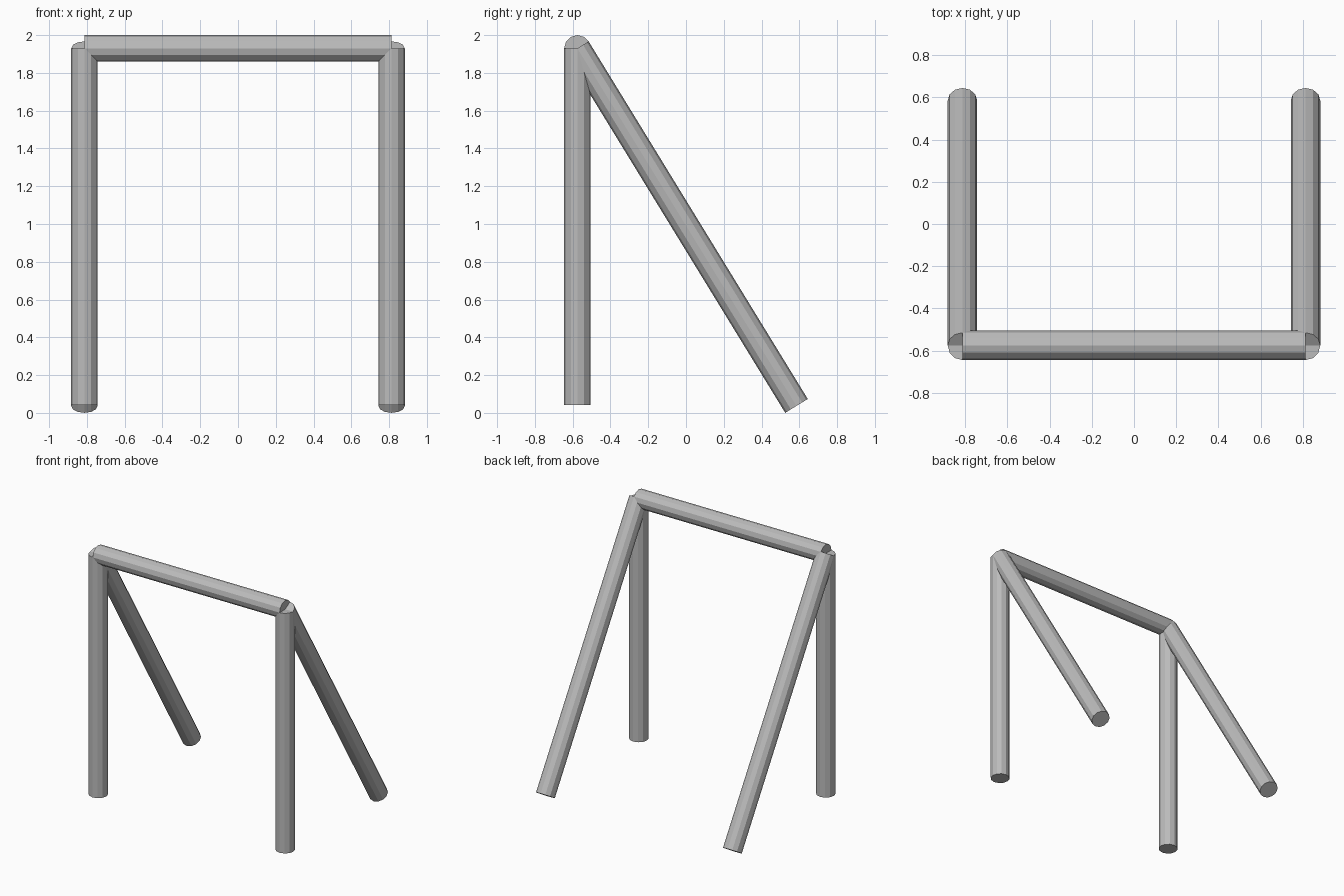
import bpy
from mathutils import Vector

cube = bpy.data.objects.get("Cube")
if cube:
    bpy.data.objects.remove(cube, do_unlink=True)

# Single grey finish
COLOUR = (0.5, 0.5, 0.5, 1)
grey = bpy.data.materials.new("grey_metal")
grey.use_nodes = True
grey.diffuse_color = COLOUR
grey.node_tree.nodes["Principled BSDF"].inputs["Base Color"].default_value = COLOUR

RADIUS = 0.07
HALF_WIDTH = 0.813
FRONT_Y, BACK_Y = -0.575, 0.585
TOP_Z, FOOT_Z = 1.93, 0.037


def tube(name, start, end):
    """Twelve-sided capped tube between two points."""
    start, end = Vector(start), Vector(end)
    axis = end - start
    bpy.ops.mesh.primitive_cylinder_add(
        vertices=12, radius=RADIUS, depth=axis.length, location=(start + end) / 2)
    obj = bpy.context.object
    obj.name = name
    obj.rotation_euler = axis.to_track_quat("Z", "Y").to_euler()
    obj.data.materials.append(grey)
    return obj


# Crossbar between the two side frames
tube("crossbar", (-HALF_WIDTH, FRONT_Y, TOP_Z), (HALF_WIDTH, FRONT_Y, TOP_Z))

# Upright post and slanted brace on each side
for side, x in (("left", HALF_WIDTH), ("right", -HALF_WIDTH)):
    top = (x, FRONT_Y, TOP_Z)
    tube(side + "_front_post", (x, FRONT_Y, FOOT_Z + 0.006), top)
    tube(side + "_back_brace", (x, BACK_Y, FOOT_Z), top)
